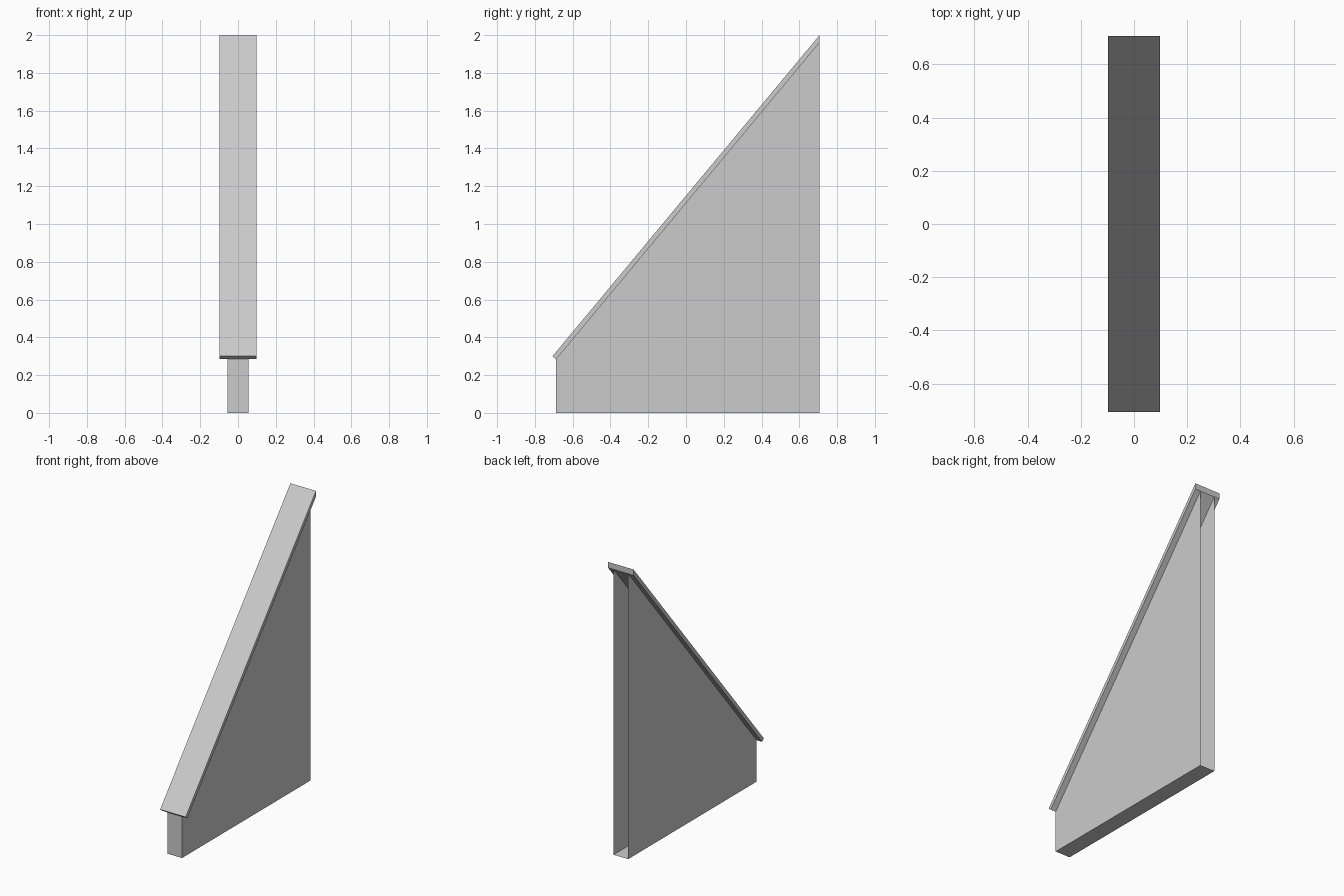
import bpy
import bmesh

cube = bpy.data.objects.get("Cube")
if cube:
    bpy.data.objects.remove(cube, do_unlink=True)

grey = bpy.data.materials.new("light_grey")
grey.use_nodes = True
colour = (0.6, 0.6, 0.6, 1)
grey.diffuse_color = colour
grey.node_tree.nodes["Principled BSDF"].inputs["Base Color"].default_value = colour

FRONT, BACK = -0.687, 0.707
EAVE, PEAK = 0.284, 1.96


def extruded_profile(name, profile, half_width, open_edges=()):
    """Extrude a y-z outline across x, leaving the listed edges open."""
    bm = bmesh.new()
    left, right = ([bm.verts.new((x, y, z)) for y, z in profile]
                   for x in (half_width, -half_width))
    bm.faces.new(left)
    bm.faces.new(right[::-1])
    for i in range(len(profile)):
        if i not in open_edges:
            j = (i + 1) % len(profile)
            bm.faces.new((left[j], left[i], right[i], right[j]))
    bm.normal_update()
    mesh = bpy.data.meshes.new(name)
    bm.to_mesh(mesh)
    bm.free()
    mesh.materials.append(grey)
    obj = bpy.data.objects.new(name, mesh)
    bpy.context.collection.objects.link(obj)
    return obj


# Hollow wall: open at the back, closed on top by the coping
extruded_profile("wing_wall",
                 [(FRONT, 0), (BACK, 0), (BACK, PEAK), (FRONT, EAVE)],
                 0.056, open_edges=(1, 2))

# Sloping coping slab, square-cut at the foot and vertical at the back
extruded_profile("sloped_coping",
                 [(FRONT, EAVE), (BACK, PEAK), (BACK, 2.0), (-0.707, 0.3)],
                 0.097)
